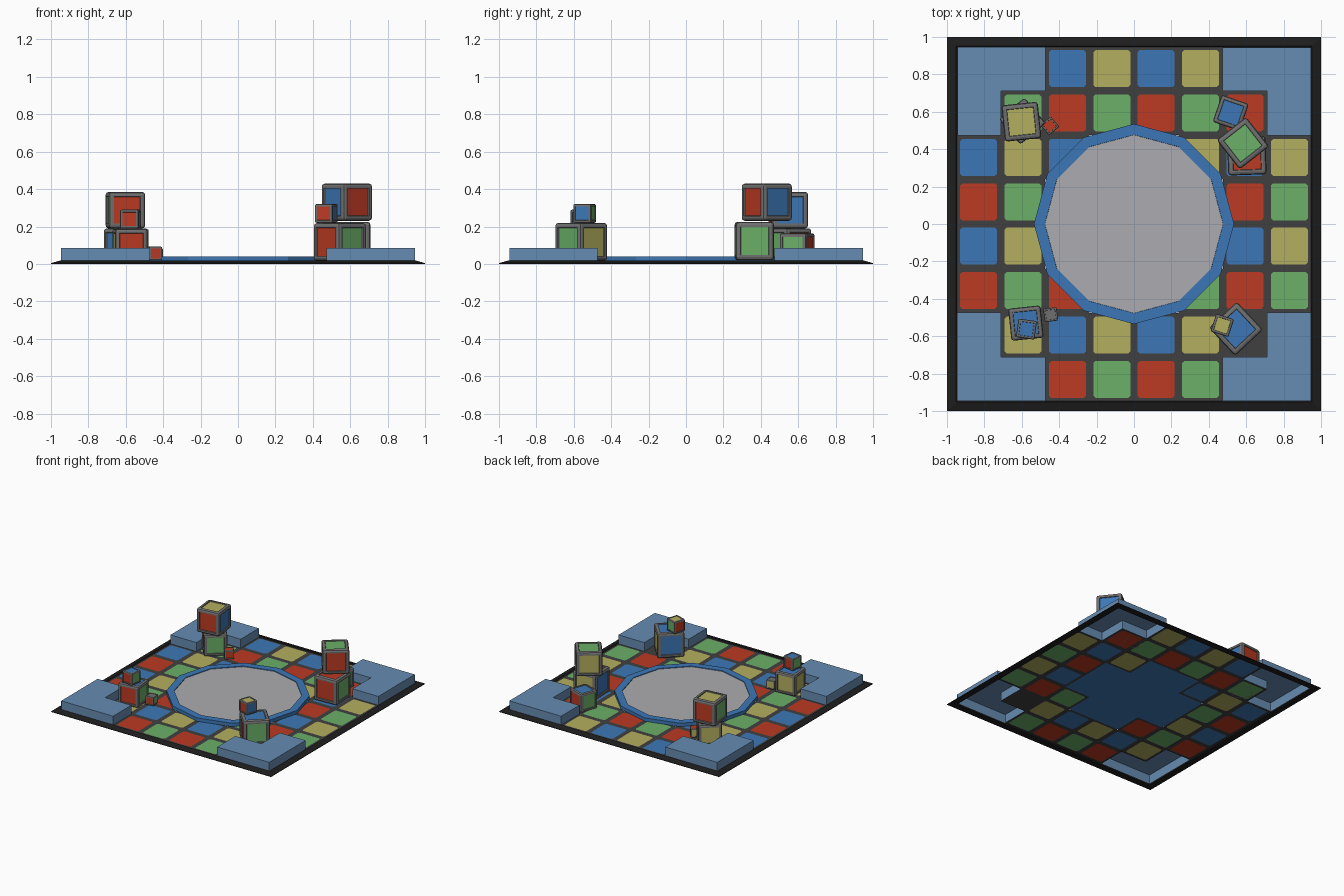
import bpy, bmesh, math
from mathutils import Matrix, Vector

if "Cube" in bpy.data.objects:
    bpy.data.objects.remove(bpy.data.objects["Cube"])


def material(name, rgb):
    m = bpy.data.materials.new(name)
    lin = [((c / 255 + 0.055) / 1.055) ** 2.4 for c in rgb]
    m.diffuse_color = (*lin, 1)
    m.use_nodes = True
    m.node_tree.nodes["Principled BSDF"].inputs["Base Color"].default_value = m.diffuse_color
    return m


MATS = {
    "r": material("red", (188, 58, 35)),
    "g": material("green", (107, 176, 104)),
    "b": material("blue", (60, 119, 182)),
    "y": material("yellow", (180, 175, 95)),
    "k": material("black", (30, 30, 30)),
    "d": material("dark grey", (64, 64, 64)),
    "f": material("frame grey", (112, 112, 112)),
    "l": material("light blue", (102, 140, 178)),
    "p": material("pale grey", (172, 172, 177)),
}


def finish(bm, name, keys):
    """Turn a bmesh into an object with the materials named by keys."""
    me = bpy.data.meshes.new(name)
    bm.to_mesh(me)
    bm.free()
    for k in keys:
        me.materials.append(MATS[k])
    ob = bpy.data.objects.new(name, me)
    bpy.context.collection.objects.link(ob)
    return ob


# Floor: one sheet of cells, each with a corner-cut coloured tile
FLOOR, CELL = 0.012, 0.2375
bm = bmesh.new()
for i in range(8):
    for j in range(8):
        x, y = (i - 3.5) * CELL, (j - 3.5) * CELL
        edge = sorted((abs(i - 3.5), abs(j - 3.5)))
        if edge == [0.5, 0.5] or edge == [0.5, 1.5] or edge[0] >= 2.5 and edge[1] >= 3.5:
            continue  # open under the disc and the corner blocks
        h, t, c = CELL / 2, 0.099, 0.012
        quarter = [Matrix.Rotation(q * math.pi / 2, 3, 'Z') for q in range(4)]
        mid = Vector((x, y, FLOOR))
        out = [bm.verts.new(mid + q @ Vector((h, h, 0))) for q in quarter]
        if (i, j) == (6, 1):  # one bare cell
            bm.faces.new(out)
            continue
        inn = [[bm.verts.new(mid + q @ Vector(p)) for p in ((t, t - c, 0), (t - c, t, 0))]
               for q in quarter]
        tile = bm.faces.new([v for pair in inn for v in pair])
        tile.material_index = 1 + (i % 2) + 2 * (j % 2)
        for q in range(4):
            n = (q + 1) % 4
            bm.faces.new((out[q], out[n], inn[n][0], inn[q][1]))
            bm.faces.new((out[q], inn[q][1], inn[q][0]))
bmesh.ops.remove_doubles(bm, verts=bm.verts, dist=1e-4)
finish(bm, "tiled_floor", "drgby")

# Black sloped border: square loops bridged around a closed profile
bm = bmesh.new()
profile = [(1, 0), (1, 0.004), (0.952, 0.018), (0.945, 0.012), (0.945, 0)]
loops = [[bm.verts.new((sx * r, sy * r, z)) for sx, sy in ((1, 1), (-1, 1), (-1, -1), (1, -1))]
         for r, z in profile]
for a in range(5):
    for q in range(4):
        A, B, n = loops[a], loops[(a + 1) % 5], (q + 1) % 4
        bm.faces.new((A[q], A[n], B[n], B[q]))
bmesh.ops.recalc_face_normals(bm, faces=bm.faces)
finish(bm, "border", "k")

# L-shaped corner blocks, open underneath
o, m, s = 0.945, 0.71, 0.473
shape = [(s, m), (m, m), (m, s), (o, s), (o, o), (s, o)]
for k in range(4):
    bm = bmesh.new()
    rot = Matrix.Rotation(k * math.pi / 2, 3, 'Z')
    top = [bm.verts.new(rot @ Vector((x, y, 0.085))) for x, y in shape]
    low = [bm.verts.new(rot @ Vector((x, y, FLOOR))) for x, y in shape]
    bm.faces.new(top)
    for a in range(6):
        n = (a + 1) % 6
        bm.faces.new((top[a], low[a], low[n], top[n]))
    bmesh.ops.recalc_face_normals(bm, faces=bm.faces)
    if max(bm.faces, key=lambda f: f.calc_center_median().z).normal.z < 0:
        bmesh.ops.reverse_faces(bm, faces=bm.faces)
    finish(bm, f"corner_block_{k + 1}", "l")

# Twelve-sided disc: blue rim with a pale, slightly sunk top
bm = bmesh.new()
bmesh.ops.create_cone(bm, cap_ends=True, segments=12, radius1=0.535, radius2=0.535, depth=0.028,
                      matrix=Matrix.Translation((0, 0, FLOOR + 0.015)))
top = max(bm.faces, key=lambda f: f.calc_center_median().z)
bmesh.ops.inset_region(bm, faces=[top], thickness=0.058)
bmesh.ops.inset_region(bm, faces=[top], thickness=0.001, depth=-0.005)
top.material_index = 1
finish(bm, "round_platform", "bp")

AXES = [Vector(v) for v in ((1, 0, 0), (-1, 0, 0), (0, 1, 0), (0, -1, 0), (0, 0, 1), (0, 0, -1))]


def toy_cube(name, x, y, z, size, turn, sides):
    """Rounded grey cube with sunk panels; sides = colours of +x -x +y -y +z -z."""
    bm = bmesh.new()
    bmesh.ops.create_cube(bm, size=size)
    bmesh.ops.bevel(bm, geom=bm.edges[:], offset=size * 0.08, segments=2, profile=0.5,
                    affect='EDGES')
    panels = sorted(bm.faces, key=lambda f: -f.calc_area())[:6]
    bmesh.ops.inset_individual(bm, faces=panels, thickness=size * 0.07)
    bmesh.ops.inset_individual(bm, faces=panels, thickness=size * 0.015, depth=-size * 0.035)
    keys = "frgby"
    for f in panels:
        side = max(range(6), key=lambda a: f.normal.dot(AXES[a]))
        f.material_index = keys.index(sides[side])
    bm.transform(Matrix.Translation((x, y, z + size / 2))
                 @ Matrix.Rotation(math.radians(turn), 4, 'Z'))
    finish(bm, name, keys)


# Stacked cubes in the four corners
toy_cube("back_left_lower_cube", -0.597, 0.55, 0.012, 0.178, 40, "rbygrg")
toy_cube("back_left_upper_cube", -0.602, 0.547, 0.19, 0.195, 6, "bgrryg")
toy_cube("back_left_little_cube", -0.45, 0.525, 0.012, 0.072, 40, "gbyrrg")
toy_cube("back_right_lower_cube", 0.603, 0.365, 0.02, 0.205, 2, "gbyrrb")
toy_cube("back_right_upper_cube", 0.582, 0.432, 0.23, 0.2, 38, "bbyrgr")
toy_cube("back_right_side_cube", 0.517, 0.594, 0.012, 0.152, -19, "ggrybr")
toy_cube("front_left_lower_cube", -0.578, -0.53, 0.015, 0.173, 6, "gyyrbg")
toy_cube("front_left_upper_cube", -0.575, -0.562, 0.19, 0.1, -8, "ggrrby")
toy_cube("front_left_little_cube", -0.445, -0.485, 0.02, 0.072, 8, "gbyrfg")
toy_cube("front_right_lower_cube", 0.545, -0.56, 0.015, 0.205, 43, "yrbgbr")
toy_cube("front_right_upper_cube", 0.472, -0.542, 0.22, 0.1, -18, "brgryb")
